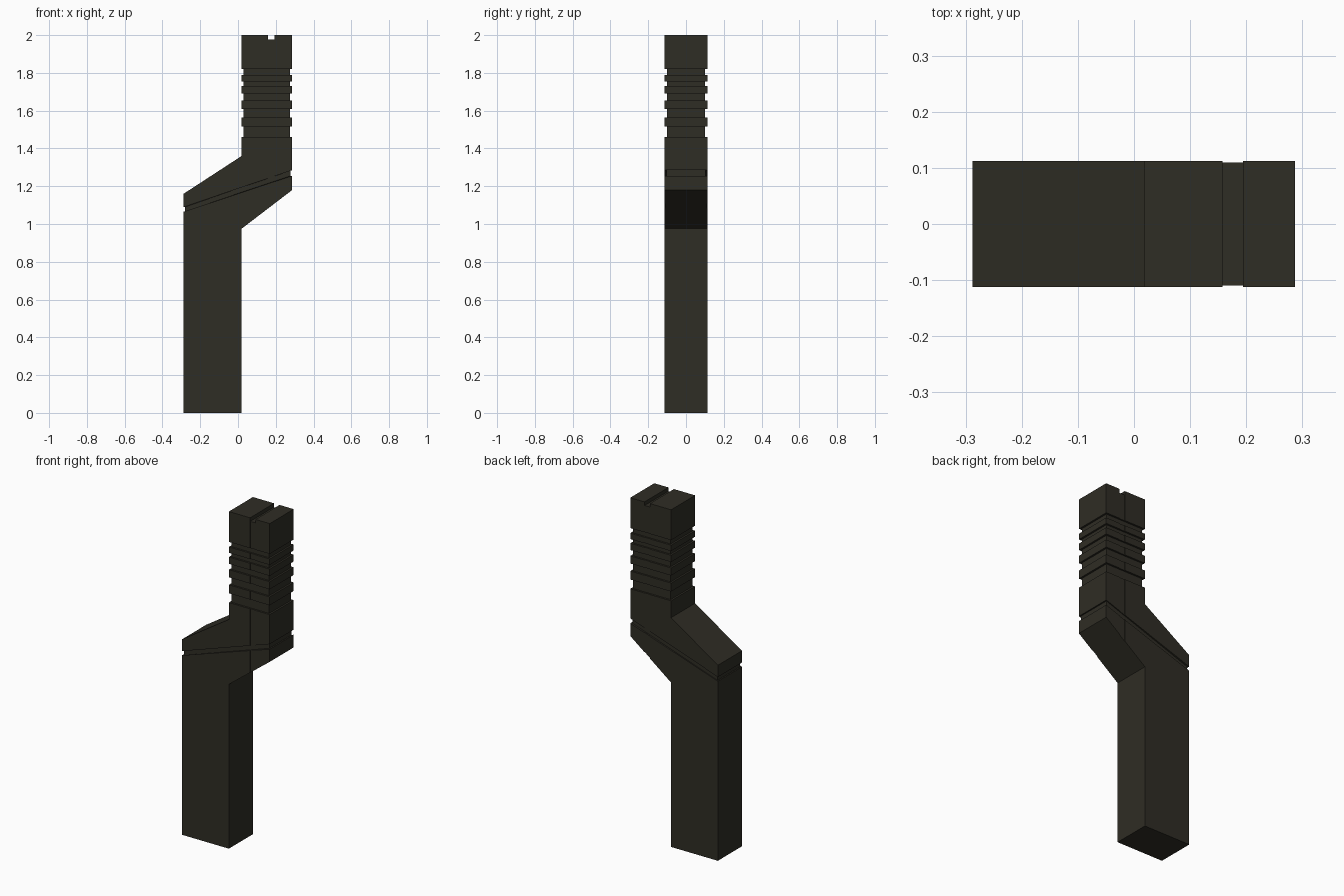
import bpy, bmesh

if "Cube" in bpy.data.objects:
    bpy.data.objects.remove(bpy.data.objects["Cube"])

HALF_Y = 0.1125
XL, XM, XR = -0.288, 0.019, 0.287

# Single dark olive colour
olive = bpy.data.materials.new("dark olive")
olive.diffuse_color = (0.028, 0.026, 0.018, 1)
olive.use_nodes = True
olive.node_tree.nodes["Principled BSDF"].inputs["Base Color"].default_value = olive.diffuse_color


def make_object(name, bm):
    bmesh.ops.recalc_face_normals(bm, faces=bm.faces)
    mesh = bpy.data.meshes.new(name)
    bm.to_mesh(mesh)
    bm.free()
    mesh.materials.append(olive)
    obj = bpy.data.objects.new(name, mesh)
    bpy.context.collection.objects.link(obj)
    return obj


# Cross-sections up the bent post: left x, left z, right x, right z, inset
sections = [
    (XL, 0, XM, 0, 0),
    (XL, 0.97, XM, 0.975, 0),
    (XL, 1.0, XR, 1.18, 0),
]


def add_groove(xl, zl0, zl1, xr, zr0, zr1, depth):
    sections.extend([(xl, zl0, xr, zr0, 0), (xl, zl0, xr, zr0, depth),
                     (xl, zl1, xr, zr1, depth), (xl, zl1, xr, zr1, 0)])


# Slanted groove across the bend, then the shoulder
add_groove(XL, 1.065, 1.09, XR, 1.255, 1.285, 0.008)
sections += [(XL, 1.16, XR, 1.34, 0), (XM, 1.36, XR, 1.36, 0)]

# Ring grooves around the upper grip
for z0, z1 in [(1.46, 1.515), (1.565, 1.61), (1.655, 1.69), (1.73, 1.755), (1.79, 1.82)]:
    add_groove(XM, z0, z1, XR, z0, z1, 0.011)
sections.append((XM, 2.0, XR, 2.0, 0))

# Skin the sections into the post
bm = bmesh.new()
rings = []
for xl, zl, xr, zr, d in sections:
    y = HALF_Y - d
    rings.append([bm.verts.new(p) for p in (
        (xl + d, -y, zl), (xr - d, -y, zr), (xr - d, y, zr), (xl + d, y, zl))])
for a, b in zip(rings, rings[1:]):
    for i in range(4):
        j = (i + 1) % 4
        bm.faces.new((a[i], a[j], b[j], b[i]))
bm.faces.new(rings[0])
bm.faces.new(rings[-1])
post = make_object("bent_post", bm)


def cut_box(name, x0, x1, y0, y1, z0, z1):
    b = bmesh.new()
    bmesh.ops.create_cube(b, size=1)
    for v in b.verts:
        v.co = ((x0 + x1) / 2 + v.co.x * (x1 - x0),
                (y0 + y1) / 2 + v.co.y * (y1 - y0),
                (z0 + z1) / 2 + v.co.z * (z1 - z0))
    cutter = make_object(name, b)
    cutter.hide_render = True
    cutter.hide_viewport = True
    cutter.display_type = 'WIRE'
    mod = post.modifiers.new(name, 'BOOLEAN')
    mod.operation = 'DIFFERENCE'
    mod.solver = 'EXACT'
    mod.object = cutter


# Sight slot across the top, and shallow seams down the front and back
cut_box("top_slot_cutter", 0.158, 0.194, -0.2, 0.2, 1.978, 2.1)
for side, label in ((-1, "front"), (1, "back")):
    y0, y1 = sorted((side * (HALF_Y - 0.0025), side * 0.2))
    cut_box(label + "_upper_seam_cutter", 0.158, 0.194, y0, y1, 1.0, 2.1)
